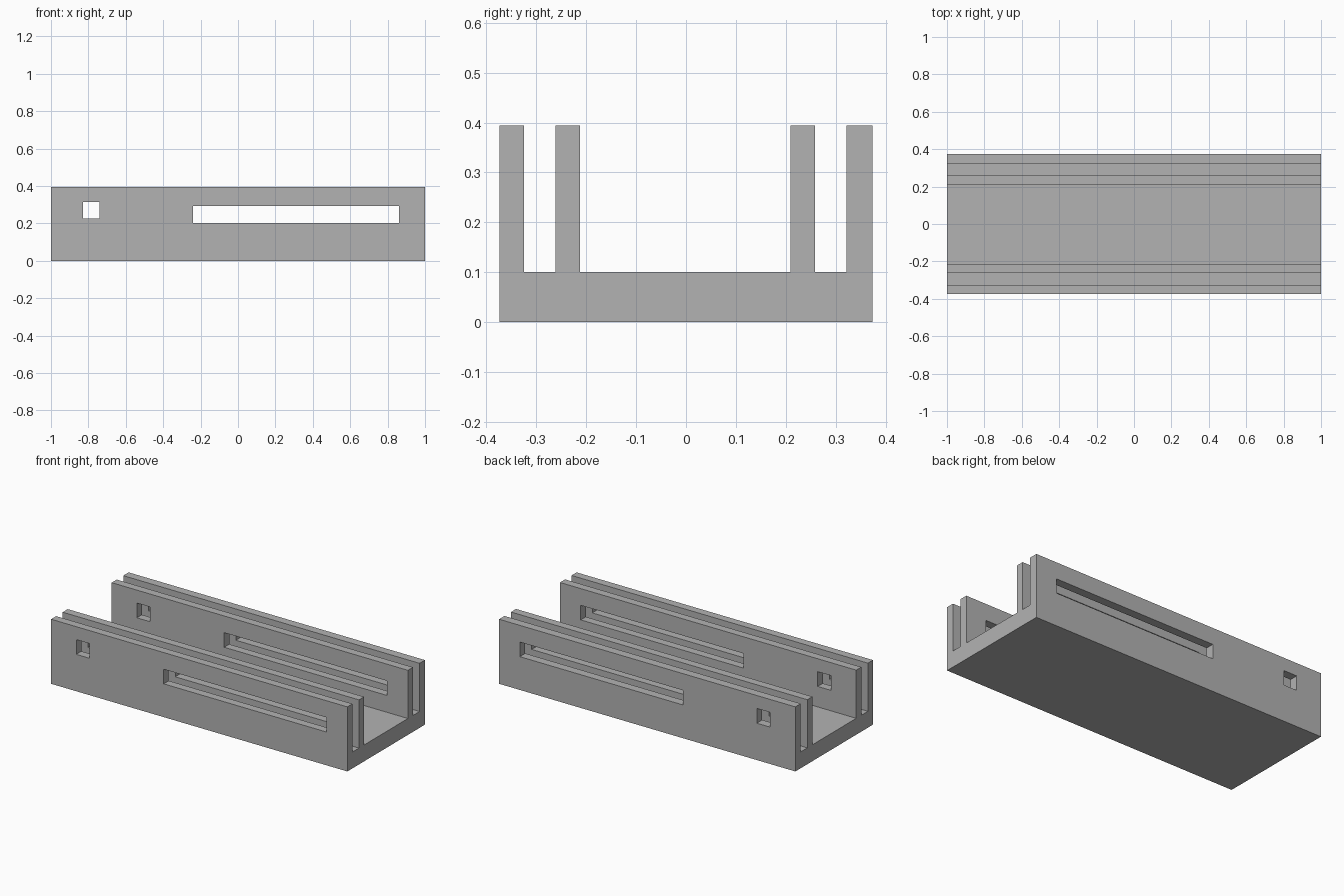
import bpy
import bmesh

cube = bpy.data.objects.get("Cube")
if cube:
    bpy.data.objects.remove(cube, do_unlink=True)

# Single plain grey material
grey = bpy.data.materials.new("plain_grey")
grey.use_nodes = True
colour = (0.45, 0.45, 0.45, 1)
grey.diffuse_color = colour
grey.node_tree.nodes["Principled BSDF"].inputs["Base Color"].default_value = colour

BASE_TOP, WALL_TOP = 0.1, 0.394
WALLS = [(-0.374, -0.325), (-0.262, -0.213), (0.21, 0.259), (0.322, 0.374)]


def extrude_profile(name, points, x0, x1):
    """Extrude a closed (y, z) outline along x."""
    bm = bmesh.new()
    face = bm.faces.new([bm.verts.new((x0, y, z)) for y, z in points])
    result = bmesh.ops.extrude_face_region(bm, geom=[face])
    moved = [v for v in result["geom"] if isinstance(v, bmesh.types.BMVert)]
    bmesh.ops.translate(bm, verts=moved, vec=(x1 - x0, 0, 0))
    bmesh.ops.recalc_face_normals(bm, faces=bm.faces)
    mesh = bpy.data.meshes.new(name)
    bm.to_mesh(mesh)
    bm.free()
    mesh.materials.append(grey)
    obj = bpy.data.objects.new(name, mesh)
    bpy.context.scene.collection.objects.link(obj)
    return obj


# Base with two pairs of upright walls, as one continuous section
outline = [(WALLS[0][0], 0)]
for i, (y0, y1) in enumerate(WALLS):
    wall = [(y0, WALL_TOP), (y1, WALL_TOP)]
    if i > 0:
        wall.insert(0, (y0, BASE_TOP))
    if i < len(WALLS) - 1:
        wall.append((y1, BASE_TOP))
    outline += wall
outline.append((WALLS[-1][1], 0))
body = extrude_profile("channel_body", outline, -1, 1)

# Square hole and long slot, cut straight through all four walls
openings = {
    "square_hole": (-0.83, -0.74, 0.225, 0.315),
    "long_slot": (-0.24, 0.86, 0.203, 0.292),
}
bpy.context.view_layer.objects.active = body
for name, (x0, x1, z0, z1) in openings.items():
    section = [(-0.5, z0), (0.5, z0), (0.5, z1), (-0.5, z1)]
    cutter = extrude_profile(name + "_cutter", section, x0, x1)
    cutter.hide_render = True
    cut = body.modifiers.new(name, "BOOLEAN")
    cut.operation = "DIFFERENCE"
    cut.solver = "EXACT"
    cut.object = cutter
    bpy.ops.object.modifier_apply(modifier=cut.name)
    bpy.data.objects.remove(cutter, do_unlink=True)
